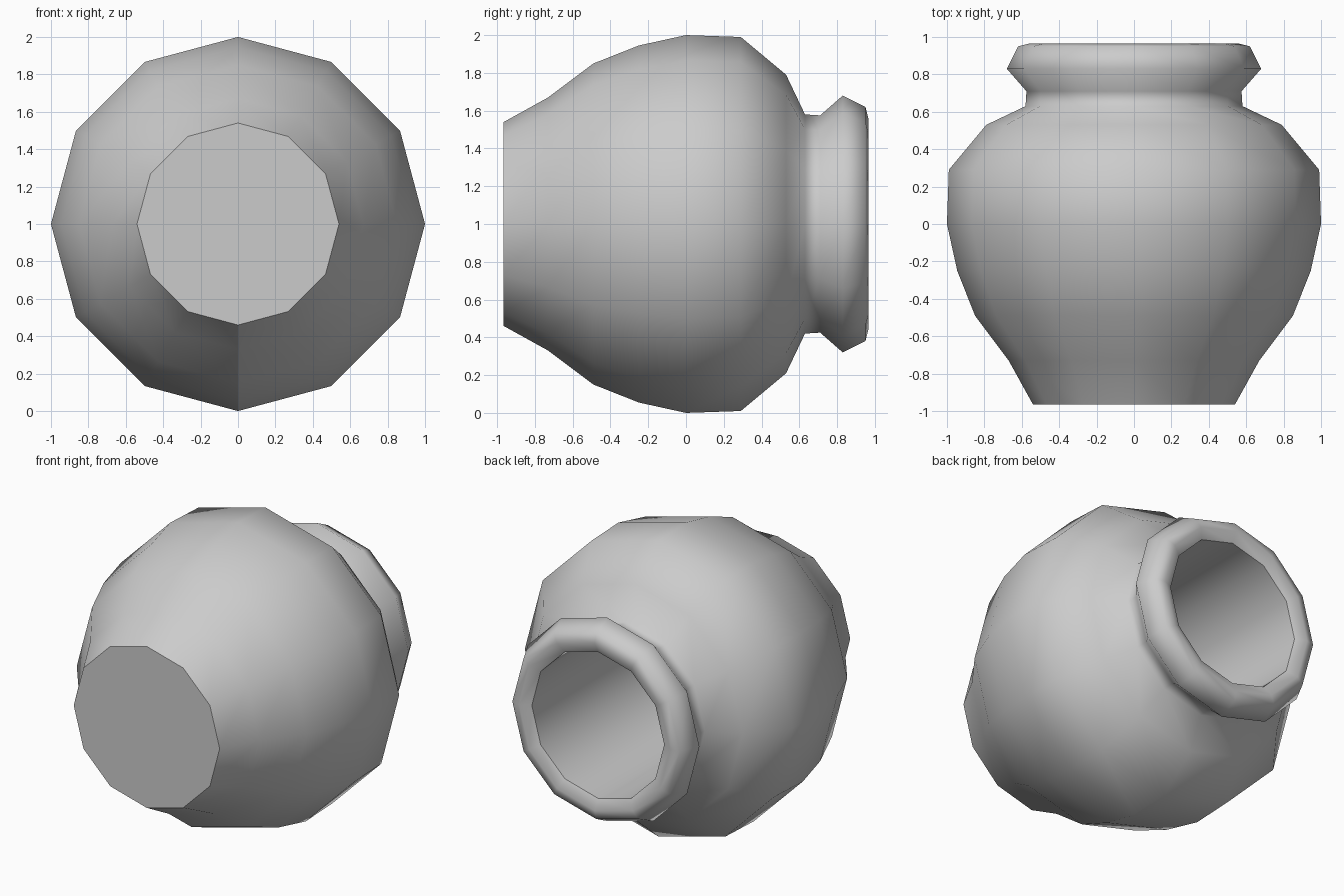
import bpy, bmesh, math

if "Cube" in bpy.data.objects:
    bpy.data.objects.remove(bpy.data.objects["Cube"])

SIDES = 12
clay = bpy.data.materials.new("grey_clay")
clay.diffuse_color = (0.6, 0.6, 0.6, 1)
clay.use_nodes = True
clay.node_tree.nodes["Principled BSDF"].inputs["Base Color"].default_value = clay.diffuse_color

# (position along y, radius): base, belly, neck, lip, then the hollow
PROFILE = [(-0.965, 0.54), (-0.73, 0.67), (-0.49, 0.85), (-0.25, 0.945),
           (0, 1.0), (0.29, 0.99), (0.53, 0.79), (0.63, 0.58), (0.71, 0.575),
           (0.83, 0.68), (0.95, 0.62), (0.965, 0.56), (0.93, 0.49),
           (0.30, 0.49), (-0.80, 0.48)]
SHARP_RINGS = (0, 12, 14)   # base edge, mouth edge, floor edge

bm = bmesh.new()
rings = []
for y, r in PROFILE:
    rings.append([bm.verts.new((r * math.cos(2 * math.pi * i / SIDES), y,
                                1 + r * math.sin(2 * math.pi * i / SIDES)))
                  for i in range(SIDES)])

# Wall strips
for a, b in zip(rings, rings[1:]):
    for i in range(SIDES):
        j = (i + 1) % SIDES
        bm.faces.new((a[i], a[j], b[j], b[i]))

# Flat base and inner floor
bm.faces.new(rings[0])
bm.faces.new(rings[-1])
bmesh.ops.recalc_face_normals(bm, faces=bm.faces[:])
for f in bm.faces:
    f.smooth = len(f.verts) == 4
for k in SHARP_RINGS:
    for i in range(SIDES):
        bm.edges.get((rings[k][i], rings[k][(i + 1) % SIDES])).smooth = False

# Seam along the underside of the outer wall
for a, b in zip(rings[:5], rings[1:6]):
    bm.edges.get((a[9], b[9])).smooth = False

mesh = bpy.data.meshes.new("pot")
bm.to_mesh(mesh)
bm.free()
mesh.materials.append(clay)
pot = bpy.data.objects.new("pot", mesh)
bpy.context.collection.objects.link(pot)
